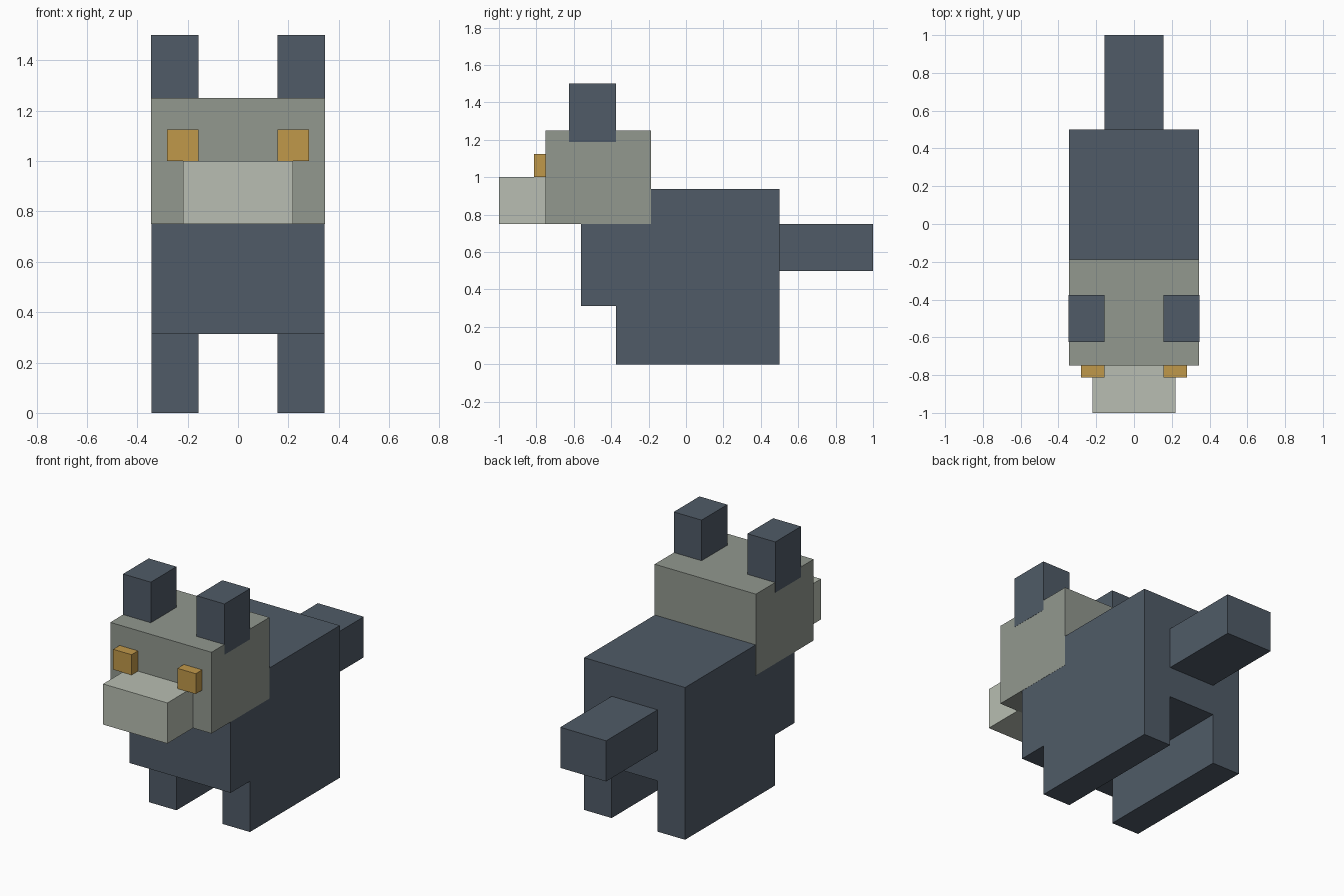
import bpy
import bmesh

if "Cube" in bpy.data.objects:
    bpy.data.objects.remove(bpy.data.objects["Cube"], do_unlink=True)

U = 1 / 32   # block grid unit
EPS = 0.001  # keeps flush sides of overlapping blocks apart


def make_material(name, rgb):
    mat = bpy.data.materials.new(name)
    mat.use_nodes = True
    mat.diffuse_color = (*rgb, 1)
    mat.node_tree.nodes["Principled BSDF"].inputs["Base Color"].default_value = (*rgb, 1)
    return mat


slate = make_material("slate_blue_grey", (0.080, 0.105, 0.136))
grey = make_material("warm_grey", (0.287, 0.314, 0.275))
pale = make_material("pale_grey", (0.479, 0.515, 0.445))
amber = make_material("amber", (0.527, 0.314, 0.068))


def block(name, mat, x, y, z, grow=0.0):
    """Box spanning the given grid ranges, widened sideways by grow."""
    bm = bmesh.new()
    bmesh.ops.create_cube(bm, size=1)
    for v in bm.verts:
        for axis, (low, high) in enumerate((x, y, z)):
            v.co[axis] = (high if v.co[axis] > 0 else low) * U
        v.co.x += grow if v.co.x > 0 else -grow
    mesh = bpy.data.meshes.new(name)
    bm.to_mesh(mesh)
    bm.free()
    mesh.materials.append(mat)
    obj = bpy.data.objects.new(name, mesh)
    bpy.context.collection.objects.link(obj)
    return obj


def block_pair(name, mat, x, y, z, grow=0.0):
    """Matching boxes on the left (+x) and right (-x)."""
    block("left_" + name, mat, x, y, z, grow).name = "left_" + name
    right = block("right_" + name, mat, (-x[1], -x[0]), y, z)
    for v in right.data.vertices:
        v.co.x += grow if v.co.x > -(x[0] + x[1]) / 2 * U else -grow


def ear(side):
    """Ear whose outer side stands just proud of the head."""
    x = (5, 11) if side == "left" else (-11, -5)
    obj = block(side + "_ear", slate, x, (-20, -12), (38, 48))
    for v in obj.data.vertices:
        if abs(v.co.x) > 8 * U:
            v.co.x += 2 * EPS if v.co.x > 0 else -2 * EPS


# Body, tail and long slab legs
block("body", slate, (-11, 11), (-18, 16), (10, 30))
block("tail", slate, (-5, 5), (16, 32), (16, 24))
block_pair("legs", slate, (5, 11), (-12, 16), (0, 10))

# Head and face
block("head", grey, (-11, 11), (-24, -6), (24, 40), EPS)
block("muzzle", pale, (-7, 7), (-32, -24), (24, 32))
block_pair("eye", amber, (5, 9), (-26, -24), (32, 36))

# Ears
for side in ("left", "right"):
    ear(side)
